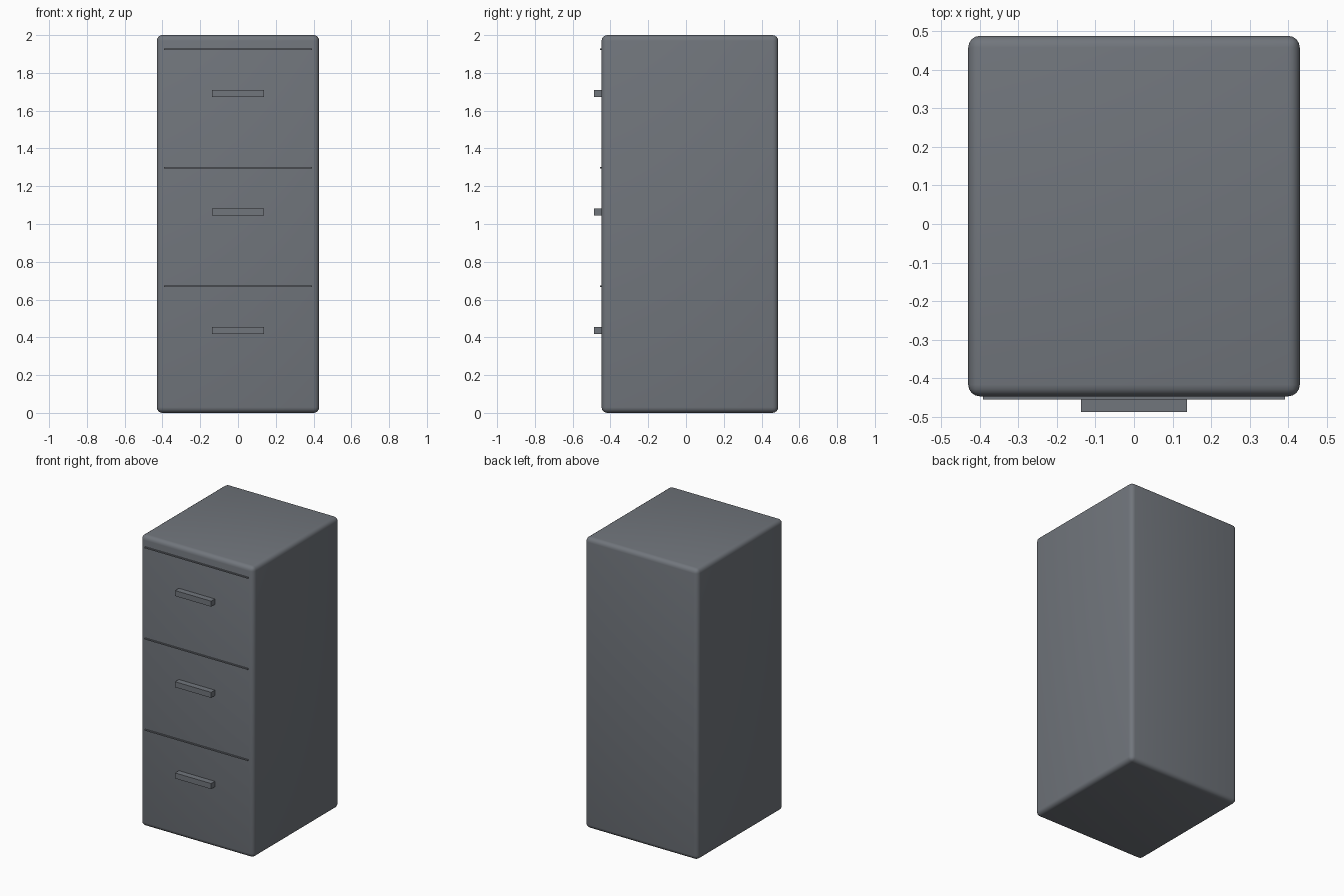
import bpy

if "Cube" in bpy.data.objects:
    bpy.data.objects.remove(bpy.data.objects["Cube"])

# One painted-metal colour for the whole cabinet
metal = bpy.data.materials.new("slate_grey_metal")
metal.diffuse_color = (0.165, 0.18, 0.202, 1.0)
metal.use_nodes = True
metal.node_tree.nodes["Principled BSDF"].inputs["Base Color"].default_value = metal.diffuse_color


def box(name, x, y, z, bevel=0.0):
    """Axis-aligned box from (min, max) ranges, optionally with rounded edges."""
    ranges = (x, y, z)
    bpy.ops.mesh.primitive_cube_add(size=1, location=[(a + b) / 2 for a, b in ranges])
    obj = bpy.context.object
    obj.name = name
    obj.scale = [b - a for a, b in ranges]
    bpy.ops.object.transform_apply(location=False, rotation=False, scale=True)
    obj.data.materials.append(metal)
    if bevel:
        mod = obj.modifiers.new("rounded_edges", "BEVEL")
        mod.width = bevel
        mod.segments = 4
        bpy.ops.object.modifier_apply(modifier=mod.name)
        bpy.ops.object.shade_smooth_by_angle(angle=0.6)
    return obj


FRONT = -0.447      # front face of the cabinet
PITCH = 0.627       # height of one drawer

# Cabinet body
box("cabinet_body", (-0.43, 0.43), (FRONT, 0.488), (0, 2), bevel=0.03)

for i in range(3):
    # Thin ridge along the top of each drawer
    seam = 0.67 + i * PITCH
    box(f"drawer_seam_{i + 1}", (-0.392, 0.392), (-0.455, FRONT + 0.008),
        (seam - 0.004, seam + 0.004))
    # Bar handle
    grip = 0.437 + i * PITCH
    box(f"drawer_handle_{i + 1}", (-0.137, 0.137), (-0.488, FRONT + 0.008),
        (grip - 0.019, grip + 0.019))
